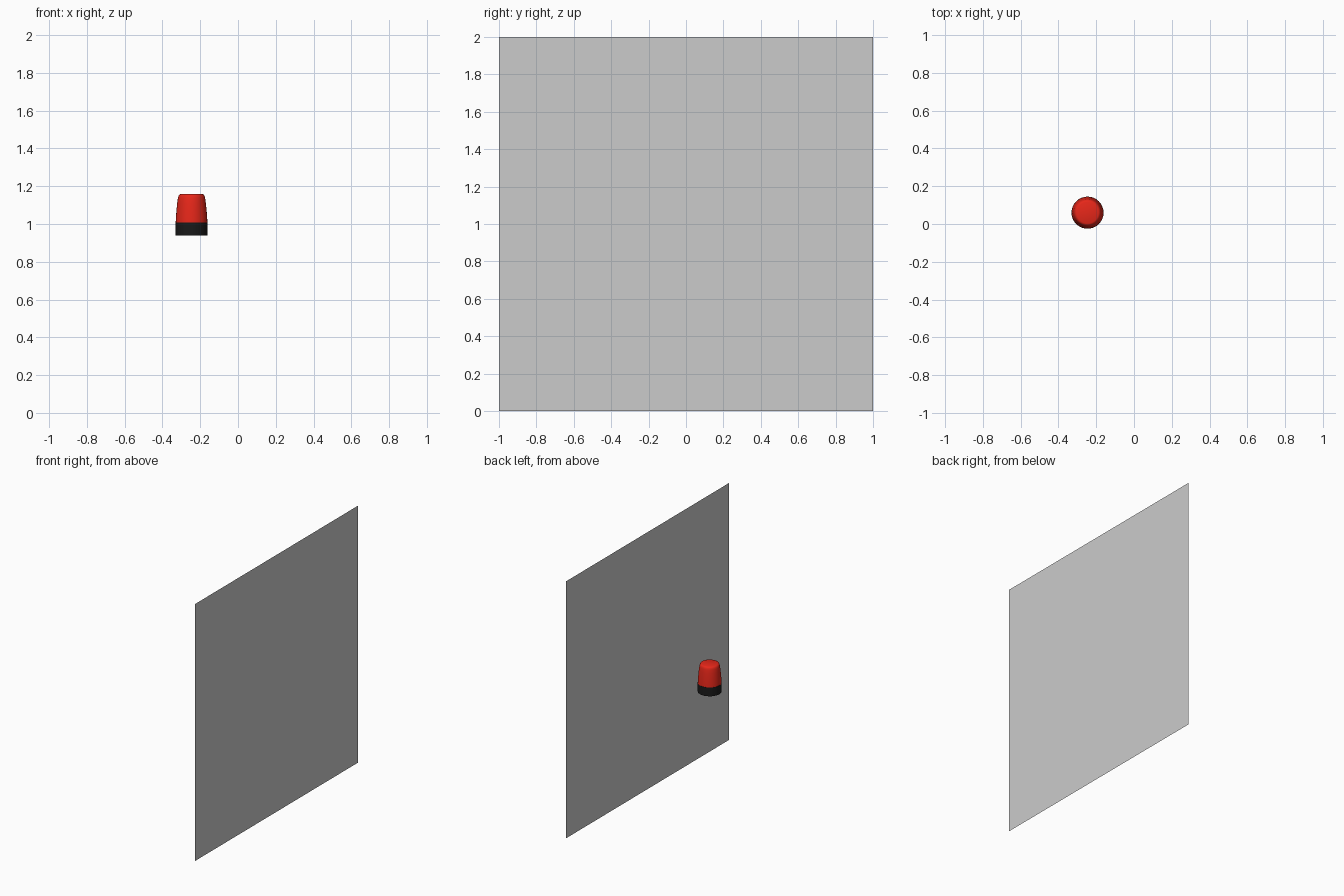
import bpy, bmesh, math

if "Cube" in bpy.data.objects:
    bpy.data.objects.remove(bpy.data.objects["Cube"])

CX, CY = -0.246, 0.06


def material(name, color):
    m = bpy.data.materials.new(name)
    m.diffuse_color = color
    m.use_nodes = True
    m.node_tree.nodes["Principled BSDF"].inputs["Base Color"].default_value = m.diffuse_color
    return m


def lathe(name, profile, mat, steps=32):
    """Spin an (r, z) profile around the beacon's vertical axis."""
    bm = bmesh.new()
    verts = [bm.verts.new((r, 0, z)) for r, z in profile]
    edges = [bm.edges.new(p) for p in zip(verts, verts[1:])]
    bmesh.ops.spin(bm, geom=verts + edges, axis=(0, 0, 1), cent=(0, 0, 0),
                   angle=math.tau, steps=steps)
    bmesh.ops.remove_doubles(bm, verts=bm.verts, dist=1e-4)
    bmesh.ops.recalc_face_normals(bm, faces=bm.faces)
    mesh = bpy.data.meshes.new(name)
    bm.to_mesh(mesh)
    bm.free()
    mesh.materials.append(mat)
    ob = bpy.data.objects.new(name, mesh)
    ob.location = (CX, CY, 0)
    bpy.context.collection.objects.link(ob)
    bpy.ops.object.select_all(action='DESELECT')
    ob.select_set(True)
    bpy.context.view_layer.objects.active = ob
    bpy.ops.object.shade_smooth_by_angle(angle=math.radians(40))
    return ob


# Black mounting base
lathe("beacon_base", [(0, 0.939), (0.085, 0.939), (0.085, 1.007), (0, 1.007)],
      material("black_plastic", (0.01, 0.01, 0.01, 1)))

# Red tapered lens with a rounded top rim
lathe("beacon_lens", [(0, 1.007), (0.084, 1.007), (0.083, 1.03), (0.080, 1.07),
                      (0.076, 1.11), (0.072, 1.138), (0.069, 1.149),
                      (0.064, 1.156), (0.057, 1.159), (0, 1.159)],
      material("red_lens", (0.8, 0.02, 0.01, 1)))

# Upright backing panel, a single flat sheet
bpy.ops.mesh.primitive_plane_add(size=2, location=(0.331, 0, 1),
                                 rotation=(0, math.radians(90), 0))
bpy.context.object.name = "backing_panel"
